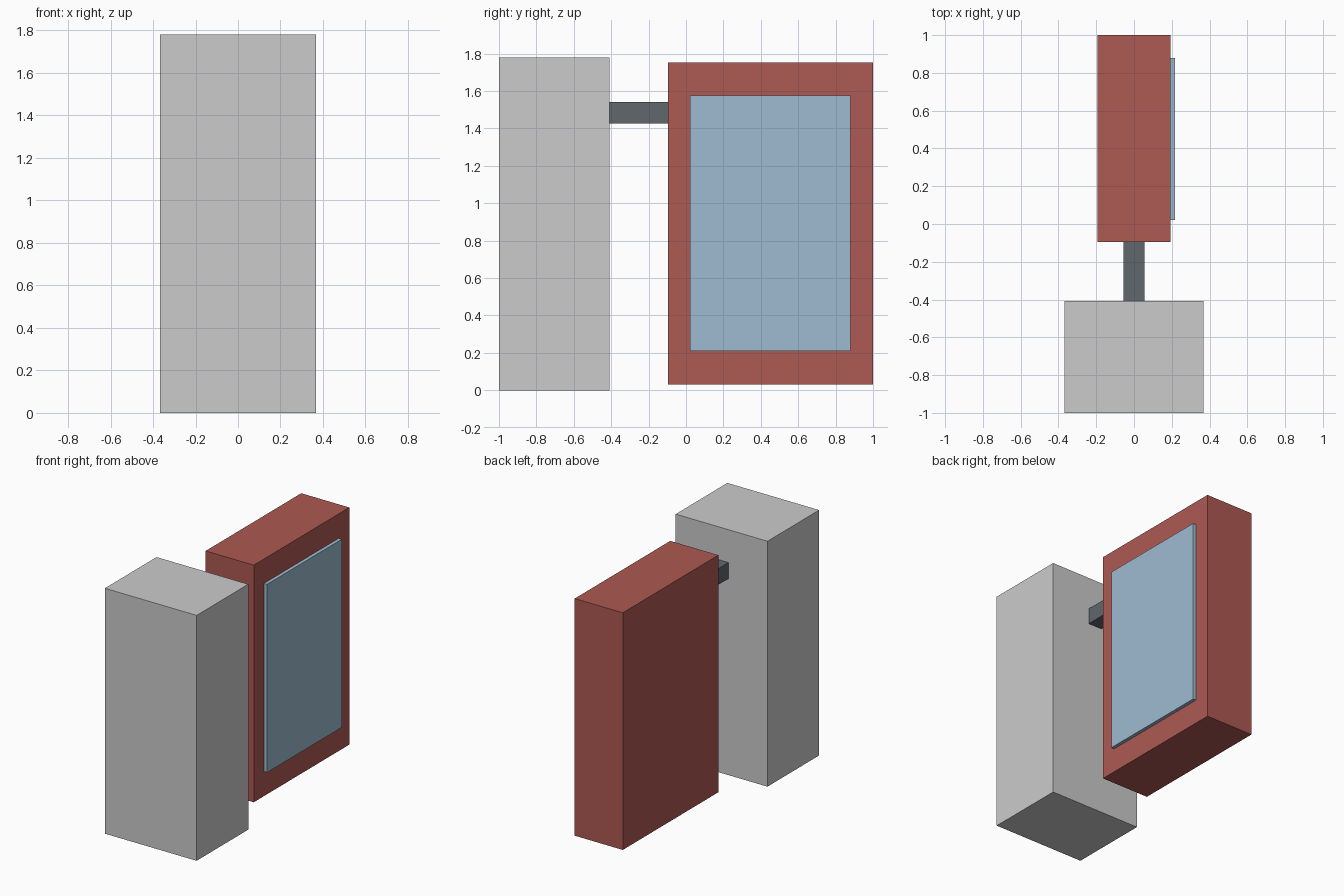
import bpy

if "Cube" in bpy.data.objects:
    bpy.data.objects.remove(bpy.data.objects["Cube"])


def material(name, color):
    mat = bpy.data.materials.new(name)
    mat.diffuse_color = (*color, 1)
    mat.use_nodes = True
    mat.node_tree.nodes["Principled BSDF"].inputs["Base Color"].default_value = mat.diffuse_color
    return mat


def box(name, x, y, z, mat=None):
    """Box spanning the given (min, max) ranges."""
    spans = (x, y, z)
    bpy.ops.mesh.primitive_cube_add(size=1, location=[(a + b) / 2 for a, b in spans])
    obj = bpy.context.object
    obj.name = name
    obj.scale = [b - a for a, b in spans]
    bpy.ops.object.transform_apply(location=False, rotation=False, scale=True)
    if mat:
        obj.data.materials.append(mat)
    return obj


red = material("red_paint", (0.42, 0.10, 0.085))
blue = material("pale_blue", (0.34, 0.50, 0.63))
steel = material("dark_steel", (0.12, 0.135, 0.155))

# Upright block
box("pillar", (-0.368, 0.368), (-1.0, -0.408), (0, 1.78))
# Bracket joining the pillar to the case
box("support_arm", (-0.055, 0.055), (-0.408, -0.095), (1.425, 1.542), steel)
# Hanging case with a raised panel on its right side only
box("case", (-0.193, 0.193), (-0.095, 1.0), (0.032, 1.752), red)
box("front_panel", (0.18, 0.218), (0.022, 0.88), (0.21, 1.575), blue)
